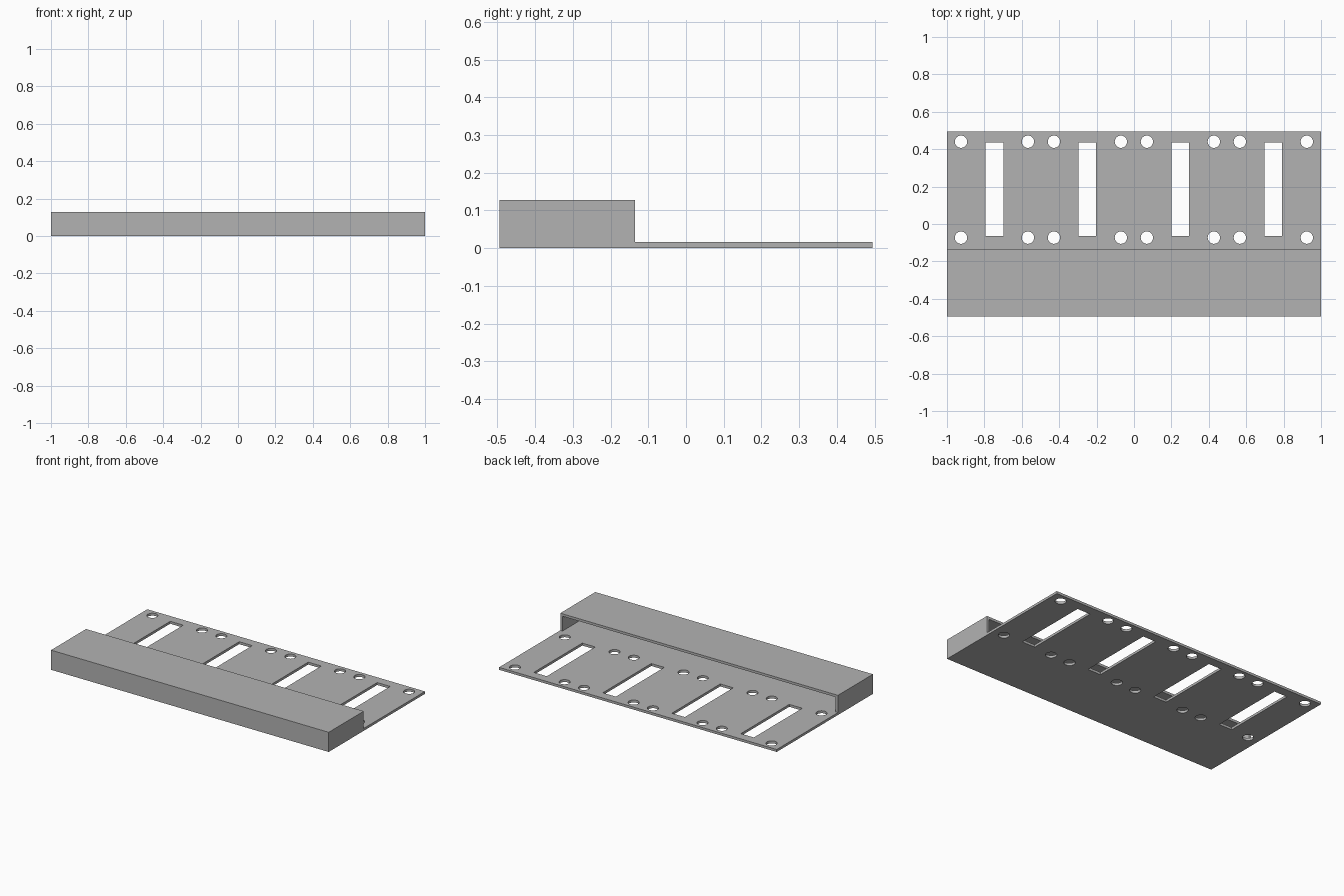
import bpy
import bmesh
from mathutils import Matrix, Vector

old = bpy.data.objects.get("Cube")
if old:
    bpy.data.objects.remove(old, do_unlink=True)

WALL = 0.016
HEIGHT = 0.128
HALF_Y = 0.495
HOOD_BACK = -0.135


def new_object(name, bm):
    bmesh.ops.recalc_face_normals(bm, faces=bm.faces)
    mesh = bpy.data.meshes.new(name)
    bm.to_mesh(mesh)
    bm.free()
    obj = bpy.data.objects.new(name, mesh)
    bpy.context.collection.objects.link(obj)
    return obj


def add_box(bm, low, high):
    low, high = Vector(low), Vector(high)
    matrix = Matrix.Translation((low + high) / 2) @ Matrix.Diagonal((*(high - low), 1))
    bmesh.ops.create_cube(bm, size=1, matrix=matrix)


def cut(target, cutter):
    mod = target.modifiers.new(cutter.name, "BOOLEAN")
    mod.operation = "DIFFERENCE"
    mod.solver = "EXACT"
    mod.object = cutter
    cutter.hide_render = True
    bpy.context.view_layer.objects.active = target
    bpy.ops.object.modifier_apply(modifier=mod.name)
    bpy.data.objects.remove(cutter, do_unlink=True)


# Stepped side profile, extruded along the full width
profile = [(-HALF_Y, 0), (HALF_Y, 0), (HALF_Y, WALL),
           (HOOD_BACK, WALL), (HOOD_BACK, HEIGHT), (-HALF_Y, HEIGHT)]
bm = bmesh.new()
face = bm.faces.new([bm.verts.new((-1, y, z)) for y, z in profile])
result = bmesh.ops.extrude_face_region(bm, geom=[face])
moved = [v for v in result["geom"] if isinstance(v, bmesh.types.BMVert)]
bmesh.ops.translate(bm, verts=moved, vec=(2, 0, 0))
panel = new_object("hooded_panel", bm)

# Hollow under the hood, open toward the back
bm = bmesh.new()
add_box(bm, (-1 + WALL, -HALF_Y + WALL, WALL), (1 - WALL, 0.1, HEIGHT - WALL))
cut(panel, new_object("hood_cavity", bm))

# Four slots, each with a screw hole near every corner
bm = bmesh.new()
for i in range(4):
    x = -0.746 + 0.497 * i
    add_box(bm, (x - 0.047, -0.064, -0.1), (x + 0.047, 0.435, 0.1))
    for side in (-1, 1):
        for y in (-0.073, 0.44):
            bmesh.ops.create_cone(
                bm, cap_ends=True, segments=32, radius1=0.033, radius2=0.033,
                depth=0.2, matrix=Matrix.Translation((x + 0.179 * side, y, 0)))
cut(panel, new_object("slots_and_holes", bm))

# Plain grey finish
grey = bpy.data.materials.new("grey")
grey.use_nodes = True
colour = (0.45, 0.45, 0.45, 1)
grey.diffuse_color = colour
grey.node_tree.nodes["Principled BSDF"].inputs["Base Color"].default_value = colour
panel.data.materials.clear()
panel.data.materials.append(grey)

# Round hole walls, crisp edges elsewhere
panel.select_set(True)
bpy.context.view_layer.objects.active = panel
bpy.ops.object.shade_smooth_by_angle()
